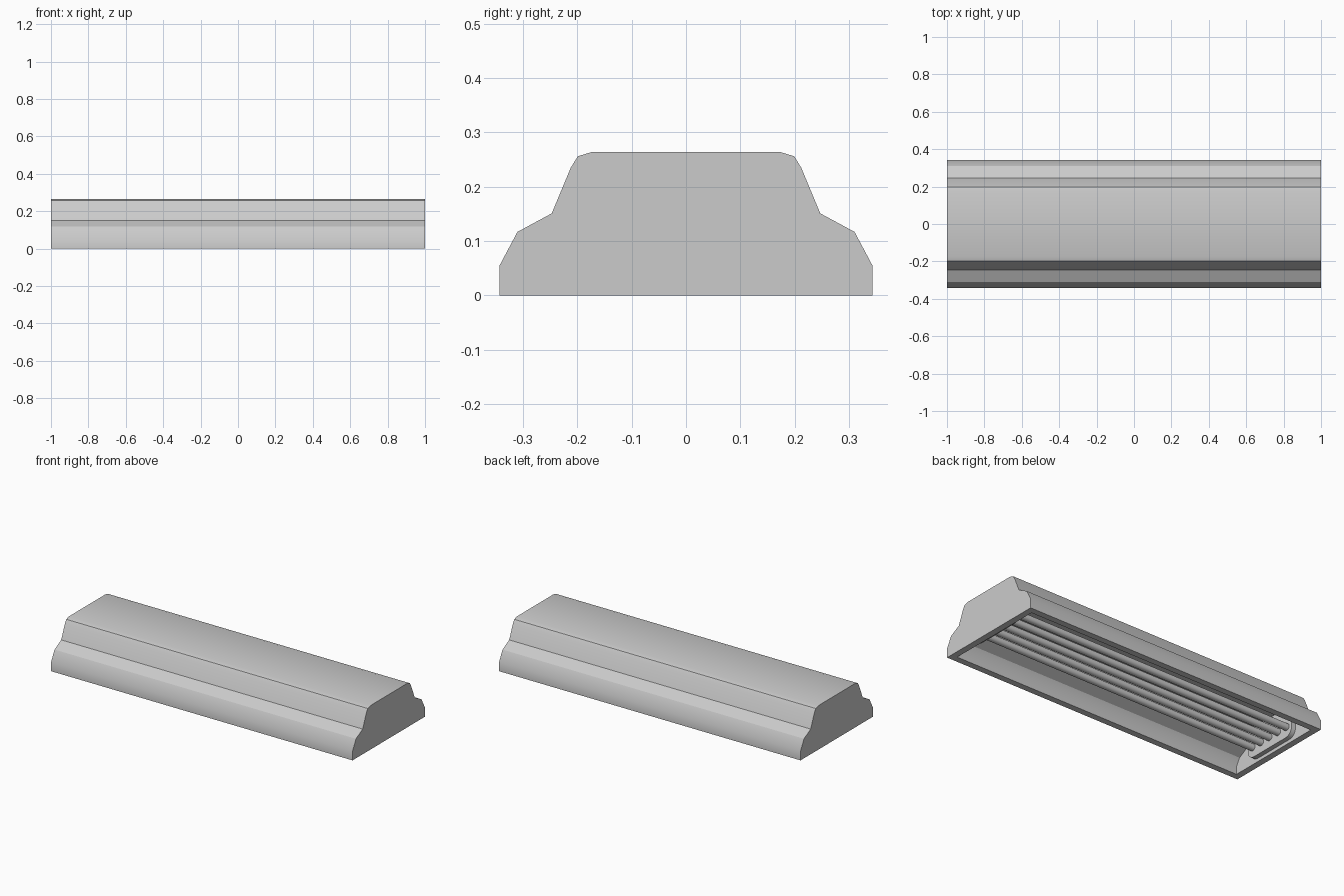
import bpy, bmesh, math
from mathutils import Matrix

cube = bpy.data.objects.get("Cube")
if cube:
    bpy.data.objects.remove(cube, do_unlink=True)

grey = bpy.data.materials.new("light grey")
grey.use_nodes = True
grey.diffuse_color = (0.6, 0.6, 0.6, 1)
grey.node_tree.nodes["Principled BSDF"].inputs["Base Color"].default_value = (0.6, 0.6, 0.6, 1)


def finish(name, bm):
    bmesh.ops.recalc_face_normals(bm, faces=bm.faces)
    mesh = bpy.data.meshes.new(name)
    bm.to_mesh(mesh)
    bm.free()
    mesh.materials.append(grey)
    obj = bpy.data.objects.new(name, mesh)
    bpy.context.collection.objects.link(obj)
    return obj


def activate(obj):
    bpy.ops.object.select_all(action='DESELECT')
    obj.select_set(True)
    bpy.context.view_layer.objects.active = obj


def smooth(obj):
    activate(obj)
    bpy.ops.object.shade_smooth_by_angle(angle=math.radians(30))


def prism(name, half, x0, x1):
    """Extrude a half profile of (y, z), mirrored in y, along x."""
    outline = half + [(-y, z) for y, z in reversed(half)]
    bm = bmesh.new()
    face = bm.faces.new([bm.verts.new((x0, y, z)) for y, z in outline])
    new = bmesh.ops.extrude_face_region(bm, geom=[face])["geom"]
    bmesh.ops.translate(bm, vec=(x1 - x0, 0, 0),
                        verts=[v for v in new if isinstance(v, bmesh.types.BMVert)])
    return finish(name, bm)


# Stepped housing, hollowed from underneath
outer = [(.343, 0), (.343, .055), (.31, .117), (.247, .151),
         (.212, .235), (.199, .256), (.173, .264)]
inner = [(.305, -.05), (.305, .045), (.28, .09), (.215, .125),
         (.18, .212), (.17, .226)]
housing = prism("housing", outer, -1, 1)
cavity = prism("cavity_cutter", inner, -.962, .962)
cavity.hide_render = True
cut = housing.modifiers.new("hollow", 'BOOLEAN')
cut.operation = 'DIFFERENCE'
cut.solver = 'EXACT'
cut.object = cavity
activate(housing)
bpy.ops.object.modifier_apply(modifier=cut.name)
bpy.data.objects.remove(cavity, do_unlink=True)
smooth(housing)

# End brackets with rounded lower corners
corner = [(.13 + .05 * math.sin(a), .07 - .05 * math.cos(a))
          for a in (math.radians(15 * i) for i in range(7))]
bracket = corner + [(.18, .2)]
for side, name in ((-1, "right_bracket"), (1, "left_bracket")):
    smooth(prism(name, bracket, side * .965, side * .935))

# Row of long round bars between the brackets
for i in range(5):
    bm = bmesh.new()
    bmesh.ops.create_cone(bm, cap_ends=True, segments=20, radius1=.02, radius2=.02, depth=1.89,
                          matrix=Matrix.Translation((0, (i - 2) * .07, .08))
                          @ Matrix.Rotation(math.pi / 2, 4, 'Y'))
    smooth(finish(f"bar_{i + 1}", bm))
